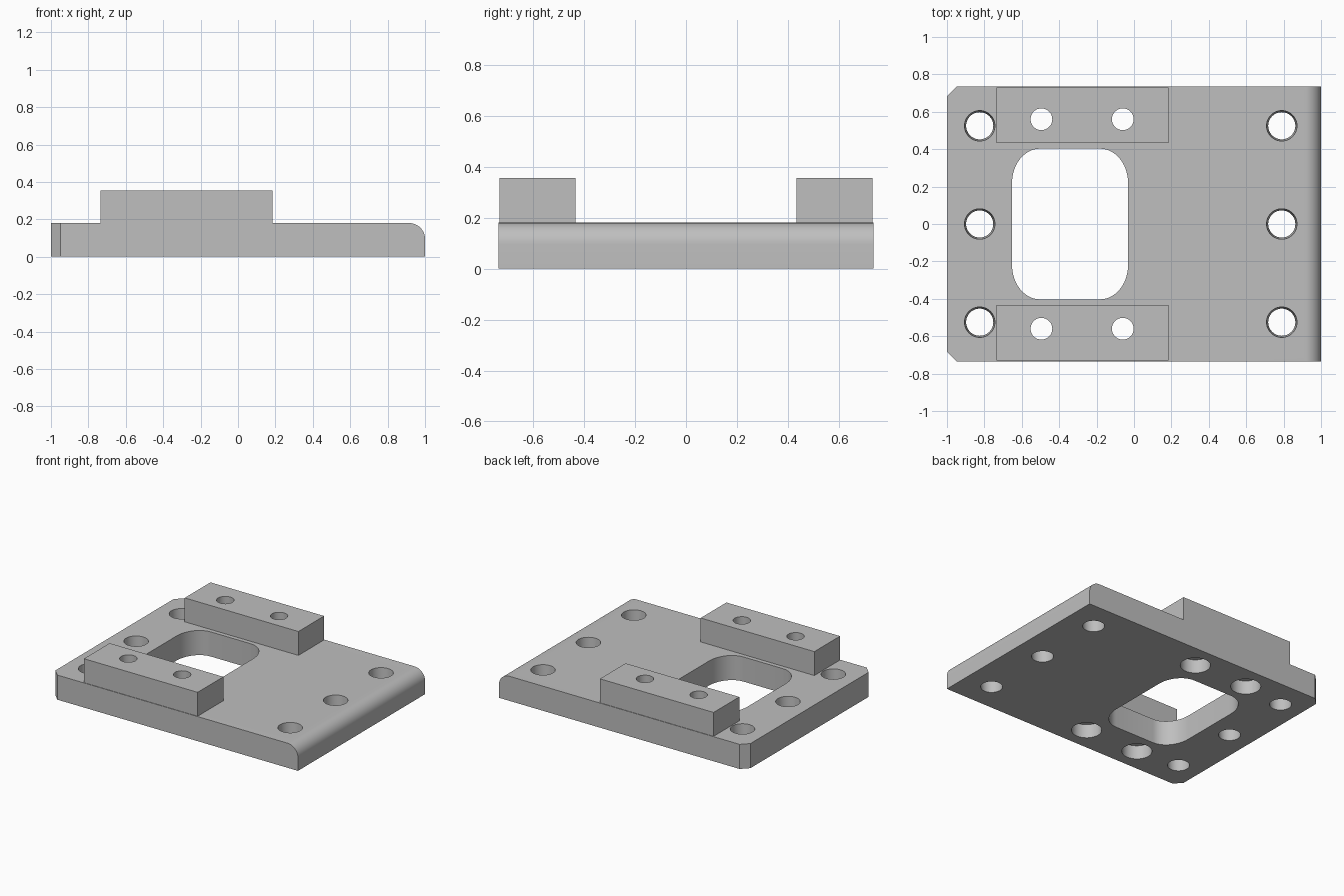
import bpy
import bmesh
from math import cos, sin, pi, radians
from mathutils import Matrix

cube = bpy.data.objects.get("Cube")
if cube:
    bpy.data.objects.remove(cube, do_unlink=True)

grey = bpy.data.materials.new("machined_grey")
grey.use_nodes = True
colour = (0.52, 0.52, 0.52, 1)
grey.diffuse_color = colour
grey.node_tree.nodes["Principled BSDF"].inputs["Base Color"].default_value = colour

PLATE_TOP, BLOCK_TOP = 0.18, 0.355
SCREW_XY = [(x, y) for x in (-0.495, -0.06) for y in (-0.56, 0.56)]


def make_object(name, bm):
    bmesh.ops.recalc_face_normals(bm, faces=bm.faces)
    mesh = bpy.data.meshes.new(name)
    bm.to_mesh(mesh)
    bm.free()
    mesh.materials.append(grey)
    obj = bpy.data.objects.new(name, mesh)
    bpy.context.collection.objects.link(obj)
    return obj


def box(x0, x1, y0, y1, z0, z1):
    bm = bmesh.new()
    place = Matrix.Translation(((x0 + x1) / 2, (y0 + y1) / 2, (z0 + z1) / 2))
    size = Matrix.Diagonal((x1 - x0, y1 - y0, z1 - z0, 1))
    bmesh.ops.create_cube(bm, size=1, matrix=place @ size)
    return bm


def add_cone(bm, x, y, z0, z1, r0, r1):
    bmesh.ops.create_cone(bm, cap_ends=True, segments=48, radius1=r0, radius2=r1,
                          depth=z1 - z0, matrix=Matrix.Translation((x, y, (z0 + z1) / 2)))


def activate(obj):
    bpy.ops.object.select_all(action="DESELECT")
    obj.select_set(True)
    bpy.context.view_layer.objects.active = obj


def cut(obj, bm):
    cutter = make_object("cutter", bm)
    cutter.hide_render = True
    mod = obj.modifiers.new("cut", "BOOLEAN")
    mod.operation, mod.solver, mod.object = "DIFFERENCE", "EXACT", cutter
    activate(obj)
    bpy.ops.object.modifier_apply(modifier=mod.name)
    bpy.data.objects.remove(cutter, do_unlink=True)


def smooth(obj):
    activate(obj)
    bpy.ops.object.shade_smooth_by_angle(angle=radians(30))


# Base plate: two chamfered corners and one rounded top edge
bm = box(-1, 1, -0.735, 0.735, 0, PLATE_TOP)
corners = [e for e in bm.edges if all(v.co.x < -0.9 for v in e.verts)
           and abs(e.verts[0].co.z - e.verts[1].co.z) > 0.1]
bmesh.ops.bevel(bm, geom=corners, offset=0.052, segments=1, affect="EDGES")
nose = [e for e in bm.edges if all(v.co.x > 0.9 and v.co.z > 0.1 for v in e.verts)]
bmesh.ops.bevel(bm, geom=nose, offset=0.085, segments=12, profile=0.5, affect="EDGES")
plate = make_object("base_plate", bm)

# Window with rounded corners
bm = bmesh.new()
ring = []
for quarter, (sx, sy) in enumerate([(1, 1), (-1, 1), (-1, -1), (1, -1)]):
    for i in range(13):
        a = (quarter + i / 12) * pi / 2
        ring.append(bm.verts.new((-0.342 + sx * 0.16 + 0.15 * cos(a),
                                  sy * 0.22 + 0.183 * sin(a), -0.1)))
face = bm.faces.new(ring)
side = bmesh.ops.extrude_face_region(bm, geom=[face])["geom"]
bmesh.ops.translate(bm, vec=(0, 0, 0.4),
                    verts=[v for v in side if isinstance(v, bmesh.types.BMVert)])
cut(plate, bm)

# Slightly tapered mounting holes
bm = bmesh.new()
for x in (-0.825, 0.79):
    for y in (-0.525, 0, 0.525):
        add_cone(bm, x, y, -0.09, 0.27, 0.068, 0.086)
cut(plate, bm)

# Counterbores from below, then the narrower screw holes
for z0, z1, r in ((-0.1, 0.1, 0.1), (-0.2, 0.5, 0.058)):
    bm = bmesh.new()
    for x, y in SCREW_XY:
        add_cone(bm, x, y, z0, z1, r, r)
    cut(plate, bm)
smooth(plate)

# Raised blocks along both long edges
for name, y0, y1 in (("right_block", -0.731, -0.434), ("left_block", 0.434, 0.731)):
    block = make_object(name, box(-0.735, 0.185, y0, y1, PLATE_TOP, BLOCK_TOP))
    bm = bmesh.new()
    for x, y in SCREW_XY:
        if y0 < y < y1:
            add_cone(bm, x, y, -0.2, 0.5, 0.058, 0.058)
    cut(block, bm)
    smooth(block)
